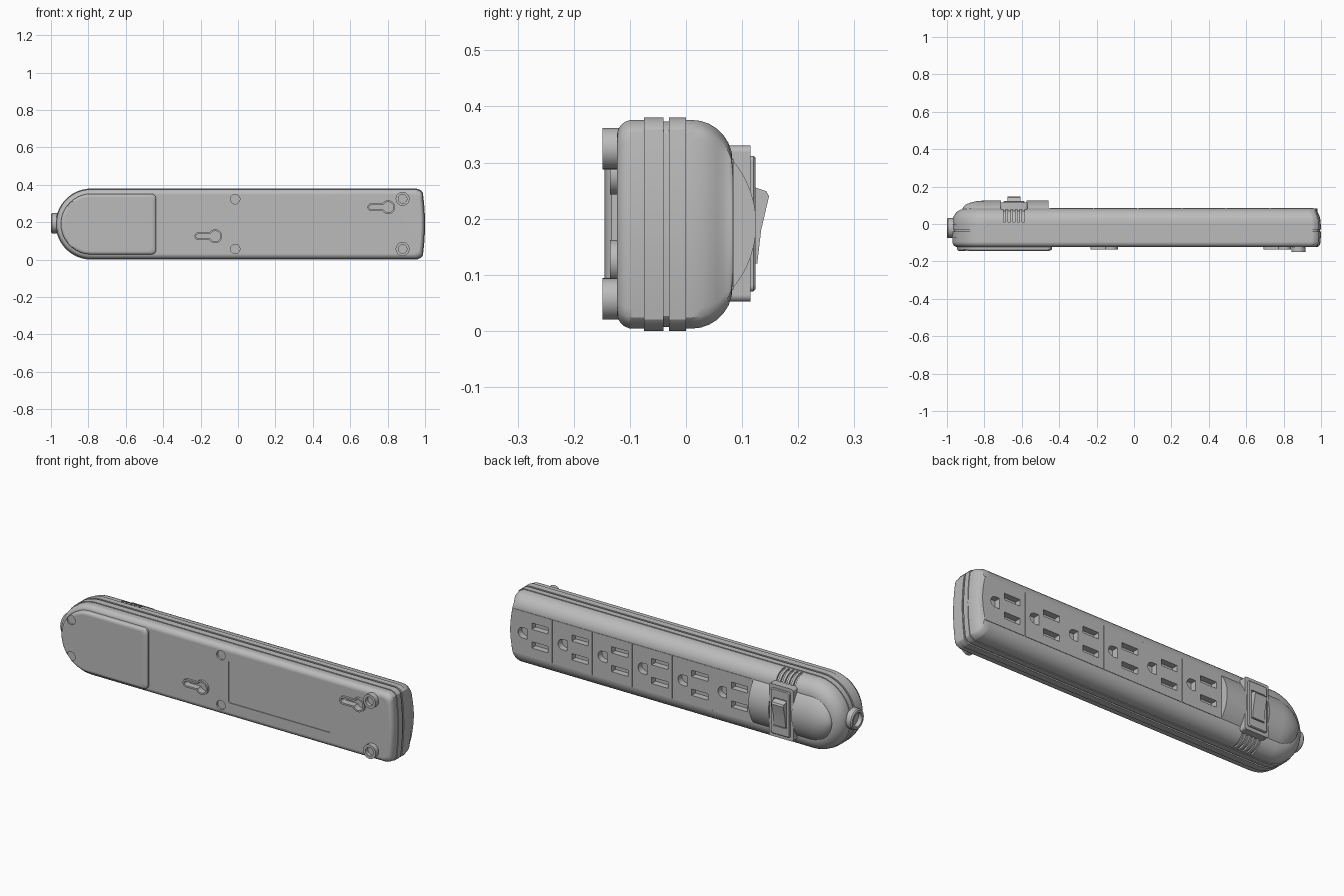
import bpy, bmesh
from math import sin, cos, pi, radians, asin

if "Cube" in bpy.data.objects:
    bpy.data.objects.remove(bpy.data.objects["Cube"], do_unlink=True)

grey = bpy.data.materials.new("light_grey_plastic")
grey.use_nodes = True
COLOR = (0.5, 0.5, 0.5, 1)
grey.diffuse_color = COLOR
grey.node_tree.nodes["Principled BSDF"].inputs["Base Color"].default_value = COLOR

MID = 0.19          # middle height of the strip
BACK = 0.085        # outlet face


def loft(bm, rings, axis="y"):
    """Skin (position, 2D outline) rings and cap both ends."""
    rows = []
    for p, pts in rings:
        rows.append([bm.verts.new((a, p, b) if axis == "y" else (p, a, b)) for a, b in pts])
    n = len(rows[0])
    faces = [bm.faces.new(rows[0]), bm.faces.new(rows[-1])]
    for r, s in zip(rows, rows[1:]):
        for i in range(n):
            j = (i + 1) % n
            faces.append(bm.faces.new((r[i], r[j], s[j], s[i])))
    bmesh.ops.recalc_face_normals(bm, faces=faces)


def prism(bm, pts, p0, p1, axis="y"):
    loft(bm, [(p0, pts), (p1, pts)], axis)


def make(name, bm):
    mesh = bpy.data.meshes.new(name)
    bm.to_mesh(mesh)
    bm.free()
    mesh.materials.append(grey)
    obj = bpy.data.objects.new(name, mesh)
    bpy.context.scene.collection.objects.link(obj)
    return obj


def part(name, rings, axis="y"):
    bm = bmesh.new()
    loft(bm, rings, axis)
    return make(name, bm)


def arc(cx, cz, r, a0, a1, n):
    return [(cx + r * cos(radians(a0 + (a1 - a0) * i / n)),
             cz + r * sin(radians(a0 + (a1 - a0) * i / n))) for i in range(n + 1)]


def circle(cx, cz, r, n=32):
    return arc(cx, cz, r, 0, 360 - 360 / n, n - 1)


def rect(x0, x1, z0, z1, r=0.0):
    if r == 0:
        return [(x0, z0), (x1, z0), (x1, z1), (x0, z1)]
    return (arc(x1 - r, z1 - r, r, 0, 90, 5) + arc(x0 + r, z1 - r, r, 90, 180, 5)
            + arc(x0 + r, z0 + r, r, 180, 270, 5) + arc(x1 - r, z0 + r, r, 270, 360, 5))


def body_outline(d):
    """Round cable end, gently bowed far end, inset by d."""
    end = []
    for i in range(21):
        u = sin((i / 10 - 1) * pi / 2)
        drop = 0.015 * u * u + 0.03 * max(0, (abs(u) - 0.9) / 0.1) ** 2
        end.append((1 - min(0.7 * d, 0.02) - drop, MID + u * (MID - d)))
    return end + arc(-0.785, MID, MID - d, 90, 270, 36)


def pad_outline(d):
    x, h, r = -0.438 - 1.5 * d, 0.162 - d, 0.025
    return (arc(x - r, MID - h + r, r, -90, 0, 5) + arc(x - r, MID + h - r, r, 0, 90, 5)
            + arc(-0.785, MID, h, 90, 270, 32))


def keyhole(cx, cz, d):
    big, small = 0.037 - d, 0.021 - d
    a = 180 - asin(small / big) * 180 / pi
    return arc(cx, cz, big, -a, a, 24) + arc(cx - 0.09, cz, small, 90, 270, 10)


# Housing: rounded front edge, seam groove and centre band, large rounded back edge
steps = [i / 7 for i in range(8)]
profile = [(-0.095 - 0.028 * cos(t * pi / 2), 0.004 + 0.028 * (1 - sin(t * pi / 2))) for t in steps]
profile += [(-0.075, 0.004), (-0.075, 0), (-0.04, 0), (-0.04, 0.007),
            (-0.03, 0.007), (-0.03, 0), (0, 0), (0, 0.004)]
profile += [(0.01 + 0.073 * sin(t * pi / 2), 0.004 + 0.073 * (1 - cos(t * pi / 2))) for t in steps]
body = part("housing", [(y, body_outline(d)) for y, d in profile])

# Raised pad on the front at the cable end
pad = part("cord_cover_pad", [(-0.11, pad_outline(0)), (-0.133, pad_outline(0)),
                              (-0.139, pad_outline(0.003)), (-0.143, pad_outline(0.009)),
                              (-0.145, pad_outline(0.018))])

# Outlet plates
PITCH, FIRST = 0.236, -0.452
centers = [FIRST + PITCH * (i + 0.5) for i in range(6)]
bm = bmesh.new()
for cx in centers:
    w = PITCH / 2 - 0.003
    loft(bm, [(0.07, rect(cx - w, cx + w, 0.074, 0.306)),
              (BACK, rect(cx - w, cx + w, 0.074, 0.306))])
plates = make("outlet_plates", bm)

# Keyhole hanger bosses
hangers = [(-0.122, 0.125), (0.803, 0.28)]
bm = bmesh.new()
for cx, cz in hangers:
    prism(bm, keyhole(cx, cz, 0), -0.11, -0.135)
bosses = make("keyhole_bosses", bm)

# Cutter for sockets, screw holes, keyholes, label recess and grip grooves
bm = bmesh.new()
for cx in centers:
    gx = cx + 0.058
    prism(bm, arc(gx, MID, 0.028, -90, 90, 12) + [(gx - 0.024, MID + 0.028), (gx - 0.024, MID - 0.028)],
          0.052, 0.12)
    for s in (-1, 1):
        z = MID + s * 0.05
        prism(bm, rect(cx - 0.09, cx + 0.005, z - 0.017, z + 0.017), 0.052, 0.12)
for s in (-1, 1):
    prism(bm, circle(-0.885, MID + s * 0.097, 0.025), -0.2, -0.137)
    prism(bm, circle(-0.015, MID + s * 0.133, 0.025), -0.2, -0.113)
    for i in range(5):
        x = -0.692 + i * 0.025
        ring = arc(0.01, 0.301, 0.066, 0, 90, 8) + arc(0.01, 0.301, 0.1, 90, 0, 8)
        prism(bm, [(y, MID + s * (z - MID)) for y, z in ring], x - 0.006, x + 0.006, "x")
for cx, cz in hangers:
    prism(bm, keyhole(cx, cz, 0.009), -0.2, -0.1)
prism(bm, rect(0.03, 0.64, 0.082, 0.308, 0.012), -0.2, -0.119)
cutter = make("hole_cutter", bm)
cutter.hide_render = True

for obj in (body, pad, plates, bosses):
    mod = obj.modifiers.new("holes", "BOOLEAN")
    mod.operation, mod.solver, mod.object = "DIFFERENCE", "EXACT", cutter
    bpy.context.view_layer.objects.active = obj
    bpy.ops.object.modifier_apply(modifier=mod.name)
bpy.data.objects.remove(cutter, do_unlink=True)

# Hollow feet
for name, z in (("lower_foot", 0.057), ("upper_foot", 0.325)):
    part(name, [(y, circle(0.88, z, r)) for y, r in
                ((-0.11, 0.037), (-0.149, 0.037), (-0.149, 0.023), (-0.13, 0.023))])

# Cable inlet collar
part("cable_collar", [(x, circle(-0.022, 0.195, r)) for x, r in
                      ((-0.9, 0.054), (-0.994, 0.054), (-1.0, 0.049),
                       (-1.0, 0.036), (-0.977, 0.036))], "x")


def hump(scale):
    """Shallow circular segment across the back, shrunk towards its tip."""
    r, half = 0.177, 41.8
    pts = [(y * scale + 0.08, MID + z * scale)
           for y, z in [(a - 0.132, b) for a, b in arc(0, 0, r, -half, half, 24)]]
    return pts + [(0.06, pts[-1][1]), (0.06, pts[0][1])]


# Domed humps on both sides of the switch
tip = [(-0.795 - 0.122 * cos(t * pi / 2), hump(max(0.05, sin(t * pi / 2))))
       for t in [i / 12 for i in range(13)]]
part("end_dome", tip + [(-0.71, hump(1))], "x")
part("inner_dome", [(-0.575, hump(1)), (-0.456, hump(1))], "x")

# Switch: base block, bezel and rocker
part("switch_base", [(0.04, rect(-0.714, -0.57, 0.052, 0.33, 0.012)),
                     (0.115, rect(-0.714, -0.57, 0.052, 0.33, 0.012))])
part("switch_bezel", [(0.11, rect(-0.698, -0.586, 0.07, 0.312, 0.01)),
                      (0.12, rect(-0.698, -0.586, 0.07, 0.312, 0.01)),
                      (0.124, rect(-0.694, -0.59, 0.074, 0.308, 0.01)),
                      (0.124, rect(-0.681, -0.603, 0.115, 0.265, 0.003)),
                      (0.117, rect(-0.681, -0.603, 0.115, 0.265, 0.003))])
rocker = [(0.11, 0.12), (0.127, 0.12), (0.134, 0.18), (0.148, 0.24), (0.143, 0.249), (0.11, 0.26)]
part("switch_rocker", [(-0.677, rocker), (-0.607, rocker)], "x")

# Smooth curved faces, keep hard edges
for obj in bpy.context.scene.collection.objects:
    if obj.type == "MESH":
        bpy.ops.object.select_all(action="DESELECT")
        obj.select_set(True)
        bpy.context.view_layer.objects.active = obj
        bpy.ops.object.shade_smooth_by_angle(angle=radians(32))
        obj.modifiers.new("even_shading", "WEIGHTED_NORMAL").keep_sharp = True
